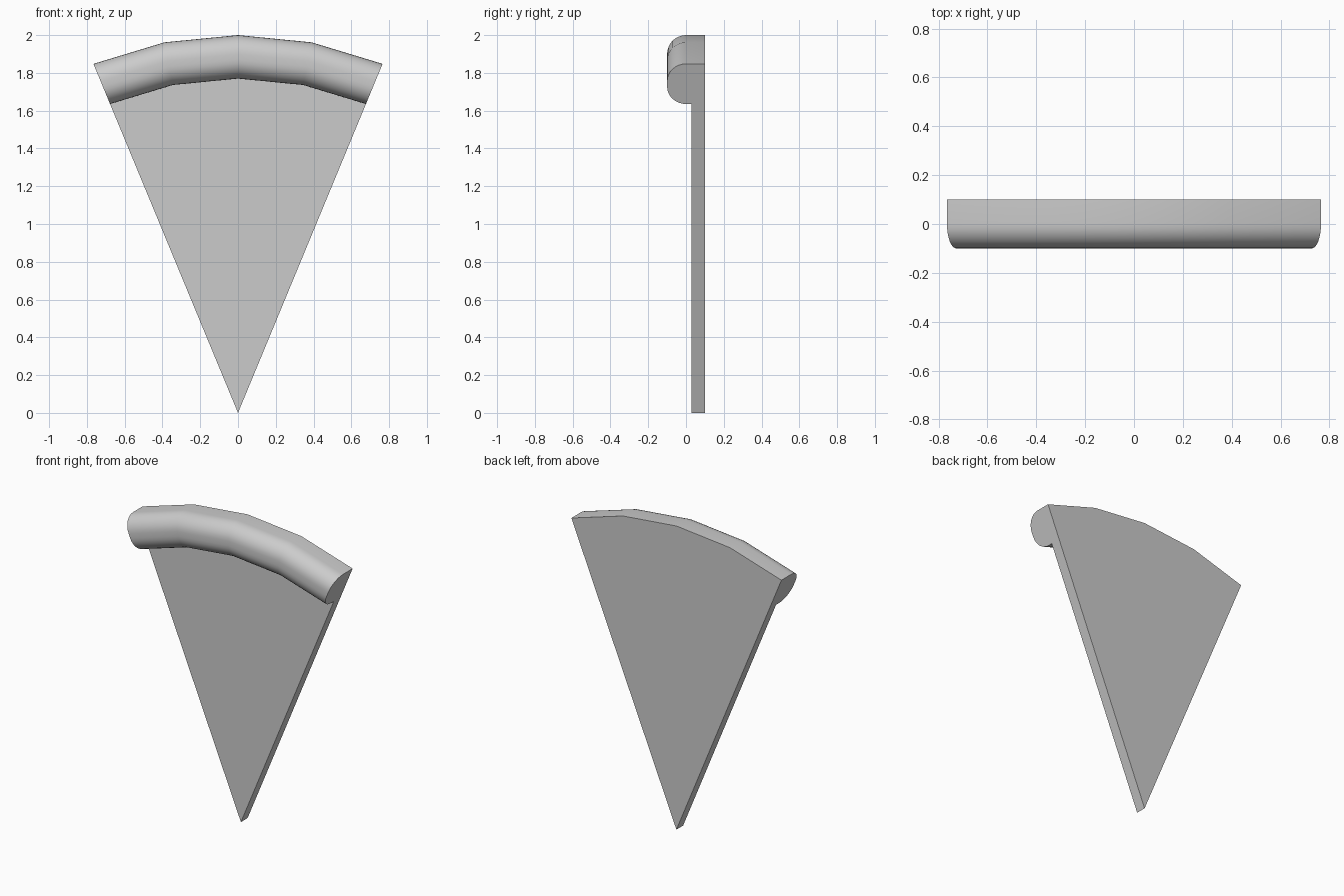
import bpy
import bmesh
from math import sin, cos, pi, radians

if "Cube" in bpy.data.objects:
    bpy.data.objects.remove(bpy.data.objects["Cube"], do_unlink=True)

# Main dimensions
OUTER, INNER = 2.0, 1.77
BACK, PLATE_FRONT = 0.1, 0.03
ROUND = 0.1
ARC_STEPS = 8
HALF_ANGLE, SEGMENTS = radians(22.5), 4


def rounded_corner(centre_r, start):
    """Quarter circle of (radius, y) points bulging towards the front."""
    return [(centre_r + ROUND * cos(start + i * pi / 2 / ARC_STEPS),
             -ROUND * sin(start + i * pi / 2 / ARC_STEPS))
            for i in range(ARC_STEPS + 1)]


# Radial cross-section: back, rounded crust, thin plate down to the tip
profile = [(0, BACK), (OUTER, BACK)]
profile += rounded_corner(OUTER - ROUND, 0)
profile += rounded_corner(INNER + ROUND, pi / 2)
profile += [(INNER, PLATE_FRONT), (0, PLATE_FRONT)]

# Sweep the cross-section around the tip
bm = bmesh.new()
rings = []
for s in range(SEGMENTS + 1):
    a = HALF_ANGLE * (2 * s / SEGMENTS - 1)
    rings.append([bm.verts.new((r * sin(a), y, r * cos(a))) for r, y in profile])
for ring, nxt in zip(rings, rings[1:]):
    for i in range(len(profile) - 1):
        bm.faces.new((ring[i], ring[i + 1], nxt[i + 1], nxt[i]))

# Cut sides of the slice
bm.faces.new(rings[0])
bm.faces.new(rings[-1])
bmesh.ops.remove_doubles(bm, verts=bm.verts, dist=0.0001)
bmesh.ops.dissolve_limit(bm, angle_limit=radians(0.5), verts=bm.verts, edges=bm.edges)
bmesh.ops.recalc_face_normals(bm, faces=bm.faces)

mesh = bpy.data.meshes.new("pizza_slice")
bm.to_mesh(mesh)
bm.free()
slice_obj = bpy.data.objects.new("pizza_slice", mesh)
bpy.context.collection.objects.link(slice_obj)

# Single plain colour
grey = bpy.data.materials.new("light_grey")
grey.use_nodes = True
colour = (0.6, 0.6, 0.6, 1)
grey.diffuse_color = colour
grey.node_tree.nodes["Principled BSDF"].inputs["Base Color"].default_value = colour
mesh.materials.append(grey)

# Smooth crust with crisp cut edges
bpy.ops.object.select_all(action="DESELECT")
slice_obj.select_set(True)
bpy.context.view_layer.objects.active = slice_obj
bpy.ops.object.shade_smooth_by_angle(angle=radians(30))
